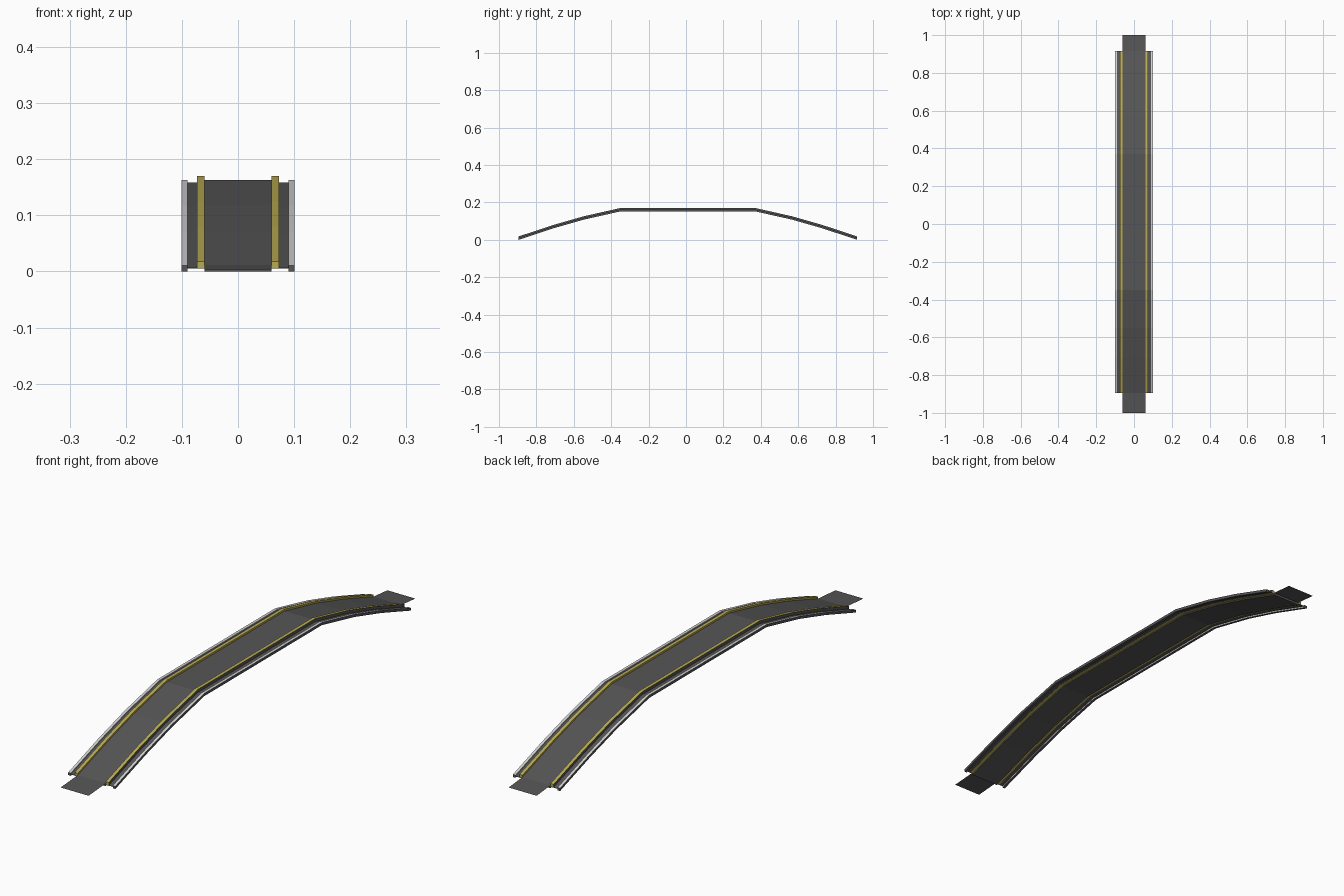
import bpy
import bmesh

cube = bpy.data.objects.get("Cube")
if cube:
    bpy.data.objects.remove(cube, do_unlink=True)


def material(name, rgb):
    m = bpy.data.materials.new(name)
    m.use_nodes = True
    m.diffuse_color = (*rgb, 1)
    bsdf = next(n for n in m.node_tree.nodes if n.type == 'BSDF_PRINCIPLED')
    bsdf.inputs["Base Color"].default_value = (*rgb, 1)
    return m


asphalt = material("dark asphalt", (0.092, 0.092, 0.092))
yellow = material("curb yellow", (0.49, 0.41, 0.085))
light = material("light grey", (0.65, 0.65, 0.65))

# Arch line of the underside: (y, z)
half = [(0.905, 0.0), (0.72, 0.061), (0.56, 0.107), (0.36, 0.152)]
SHIFT = 0.01
arch = [(SHIFT - y, z) for y, z in half] + [(SHIFT + y, z) for y, z in reversed(half)]


def sweep(name, profile, path, mats, closed=True, rule=None):
    """Carry an (x, z) cross-section along a (y, z) path."""
    bm = bmesh.new()
    rings = [[bm.verts.new((x, y, z + h)) for x, h in profile] for y, z in path]
    n = len(profile)
    for a, b in zip(rings, rings[1:]):
        for i in range(n if closed else n - 1):
            j = (i + 1) % n
            bm.faces.new((a[i], a[j], b[j], b[i]))
    if closed:
        bm.faces.new(rings[0])
        bm.faces.new(rings[-1])
        bmesh.ops.recalc_face_normals(bm, faces=bm.faces)
    bm.normal_update()
    if rule:
        for f in bm.faces:
            f.material_index = rule(f.normal)
    mesh = bpy.data.meshes.new(name)
    bm.to_mesh(mesh)
    bm.free()
    for m in mats:
        mesh.materials.append(m)
    obj = bpy.data.objects.new(name, mesh)
    bpy.context.collection.objects.link(obj)
    return obj


def box(x0, x1, z0, z1):
    return [(x0, z0), (x1, z0), (x1, z1), (x0, z1)]


# Slab under the road
sweep("deck_slab", box(-0.06, 0.06, 0.0, 0.009), arch, [asphalt])

# Thin road surface, reaching past the slab as approach plates
road_path = [(-1.0, -0.008)] + arch + [(1.0, -0.008)]
sweep("road_surface", [(-0.06, 0.011), (0.06, 0.011)], road_path, [asphalt], closed=False)

# Raised walkways, curbs and edge rails on both sides
for side, s in (("left", 1), ("right", -1)):
    sweep(side + "_walkway", box(s * 0.06, s * 0.09, 0.0055, 0.0065), arch, [asphalt])
    # Curb: dark only on its outer side
    sweep(side + "_curb", box(s * 0.06, s * 0.073, 0.005, 0.018), arch,
          [asphalt, yellow],
          rule=lambda n, s=s: int(n.x * s < 0.5))
    # Edge rail: light on top and on its inner side
    sweep(side + "_edge_rail", box(s * 0.09, s * 0.101, 0.0, 0.0105), arch,
          [asphalt, light],
          rule=lambda n, s=s: int(n.z > 0.5 or n.x * s < -0.5))
